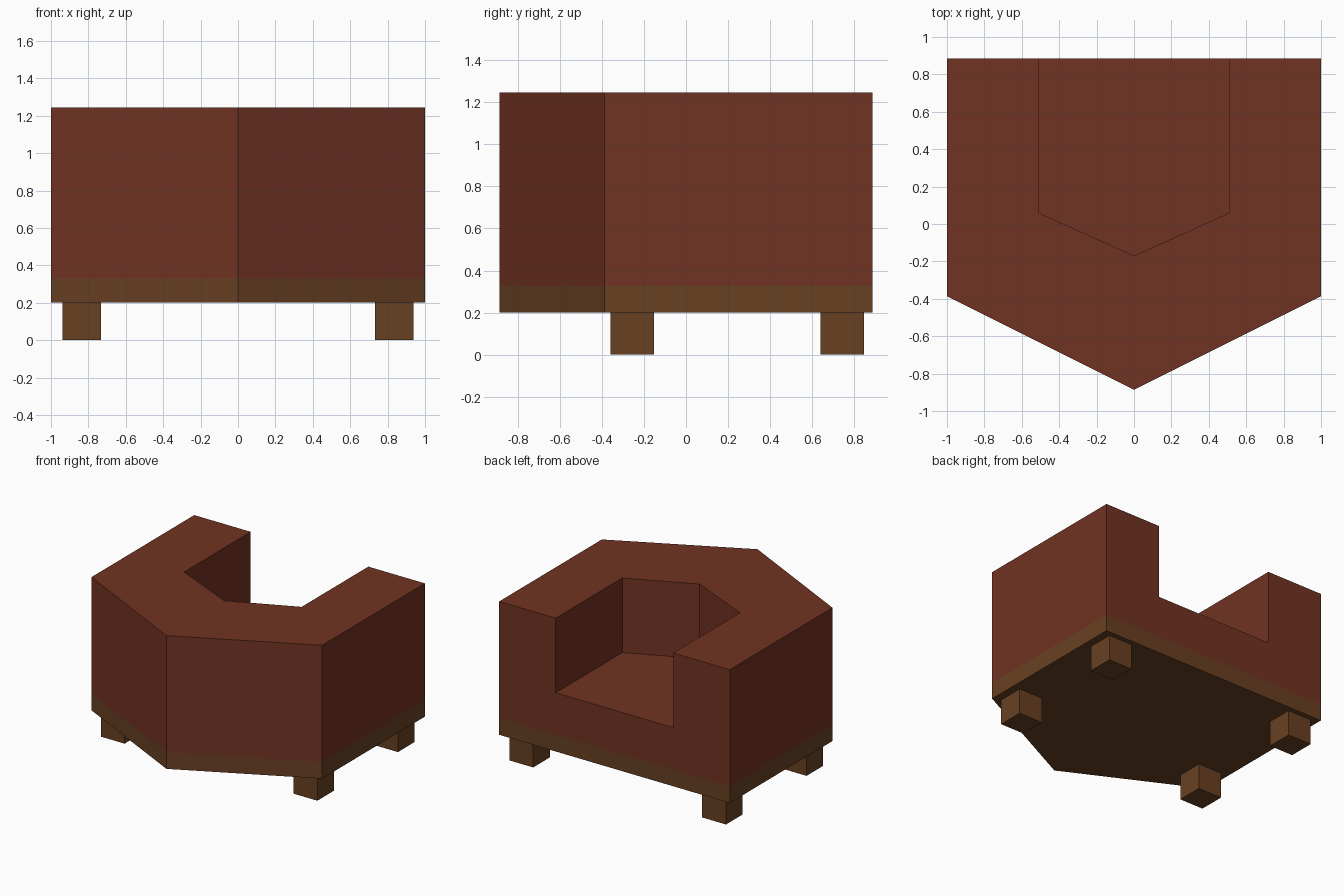
import bpy
import bmesh

cube = bpy.data.objects.get("Cube")
if cube:
    bpy.data.objects.remove(cube, do_unlink=True)


def make_material(name, rgb):
    mat = bpy.data.materials.new(name)
    mat.use_nodes = True
    mat.diffuse_color = (*rgb, 1)
    mat.node_tree.nodes["Principled BSDF"].inputs["Base Color"].default_value = (*rgb, 1)
    return mat


def prism(name, outline, bottom, top, mat):
    """Extrude a flat outline upward from bottom to top."""
    bm = bmesh.new()
    face = bm.faces.new([bm.verts.new((x, y, bottom)) for x, y in outline])
    grown = bmesh.ops.extrude_face_region(bm, geom=[face])
    verts = [v for v in grown["geom"] if isinstance(v, bmesh.types.BMVert)]
    bmesh.ops.translate(bm, verts=verts, vec=(0, 0, top - bottom))
    bmesh.ops.recalc_face_normals(bm, faces=bm.faces)
    mesh = bpy.data.meshes.new(name)
    bm.to_mesh(mesh)
    bm.free()
    mesh.materials.append(mat)
    obj = bpy.data.objects.new(name, mesh)
    bpy.context.collection.objects.link(obj)
    return obj


def pointed(half_width, end, shoulder, tip):
    """Five-sided outline: straight sides meeting in a point at the front."""
    return [(-half_width, end), (-half_width, shoulder), (0, tip),
            (half_width, shoulder), (half_width, end)]


leather = make_material("red_brown_leather", (0.165, 0.033, 0.016))
wood = make_material("brown_wood", (0.138, 0.051, 0.016))

footprint = pointed(1.0, 0.886, -0.386, -0.886)
LEG_TOP, BASE_TOP, SEAT, TOP = 0.2, 0.33, 0.66, 1.245

# Wooden base and upholstered body
prism("base_frame", footprint, LEG_TOP, BASE_TOP, wood)
body = prism("upholstered_body", footprint, BASE_TOP, TOP, leather)

# Seat recess, open at the back
recess = prism("seat_recess_cutter", pointed(0.51, 1.2, 0.06, -0.17), SEAT, TOP + 0.3, leather)
recess.hide_render = True
cut = body.modifiers.new("seat_recess", "BOOLEAN")
cut.operation = "DIFFERENCE"
cut.solver = "EXACT"
cut.object = recess
bpy.context.view_layer.objects.active = body
body.select_set(True)
bpy.ops.object.modifier_apply(modifier=cut.name)
bpy.data.objects.remove(recess, do_unlink=True)

# Four square legs
r = 0.103
for side, x in (("right", -0.836), ("left", 0.836)):
    for end, y in (("front", -0.255), ("back", 0.743)):
        square = [(x - r, y - r), (x + r, y - r), (x + r, y + r), (x - r, y + r)]
        prism(f"{end}_{side}_leg", square, 0, LEG_TOP, wood)
